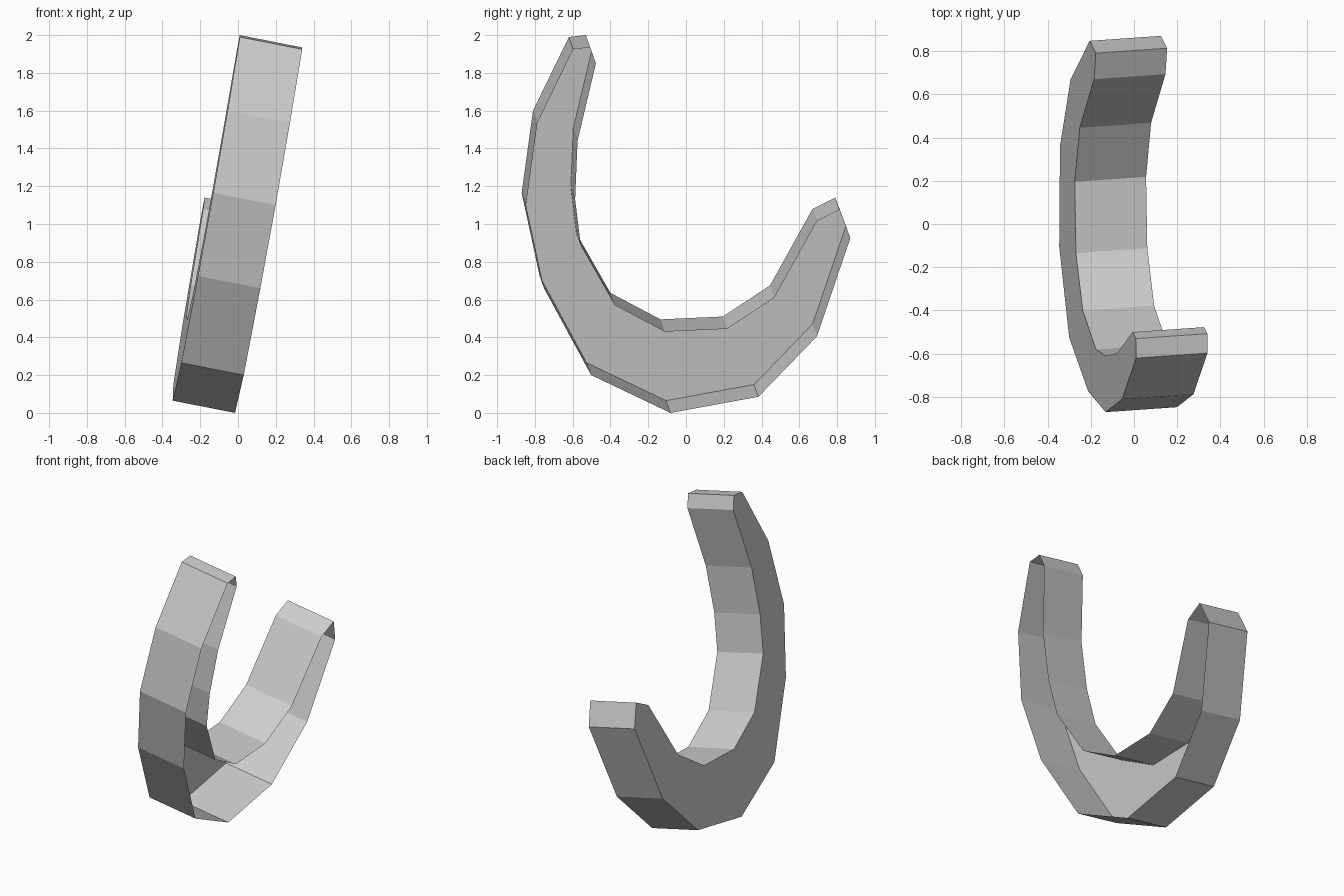
import bpy, bmesh
from mathutils import Vector

if "Cube" in bpy.data.objects:
    bpy.data.objects.remove(bpy.data.objects["Cube"])

# Crescent outline as (y, z): outer curve from the tall tip round to the short tip, then back inside
OUTER = [(-0.62, 1.99), (-0.81, 1.60), (-0.87, 1.165), (-0.775, 0.725), (-0.525, 0.265),
         (-0.105, 0.065), (0.36, 0.15), (0.67, 0.47), (0.847, 0.99)]
INNER = [(0.79, 1.14), (0.67, 1.08), (0.445, 0.675), (0.195, 0.51), (-0.135, 0.495),
         (-0.40, 0.635), (-0.58, 0.95), (-0.61, 1.195), (-0.597, 1.505), (-0.50, 1.915), (-0.53, 2.0)]
DEPTH = Vector((0.33, 0.023, -0.065))


def on_tilted_plane(y, z):
    return Vector((-0.36 - 0.025 * y + 0.178 * z, y, z))


bm = bmesh.new()

# Closed side of the shell, lying on a leaning plane and facing -x
side = bm.faces.new([bm.verts.new(on_tilted_plane(y, z)) for y, z in OUTER + INNER])
side.normal_update()
if side.normal.x > 0:
    side.normal_flip()

# Rim walls swept from the side; the +x side stays open
rim = bmesh.ops.extrude_edge_only(bm, edges=side.edges[:])
bmesh.ops.translate(bm, vec=DEPTH, verts=[g for g in rim["geom"] if isinstance(g, bmesh.types.BMVert)])
bmesh.ops.recalc_face_normals(bm, faces=bm.faces[:])
if side.normal.x > 0:
    bmesh.ops.reverse_faces(bm, faces=bm.faces[:])

mesh = bpy.data.meshes.new("crescent_shell")
bm.to_mesh(mesh)
bm.free()
bpy.context.collection.objects.link(bpy.data.objects.new("crescent_shell", mesh))
